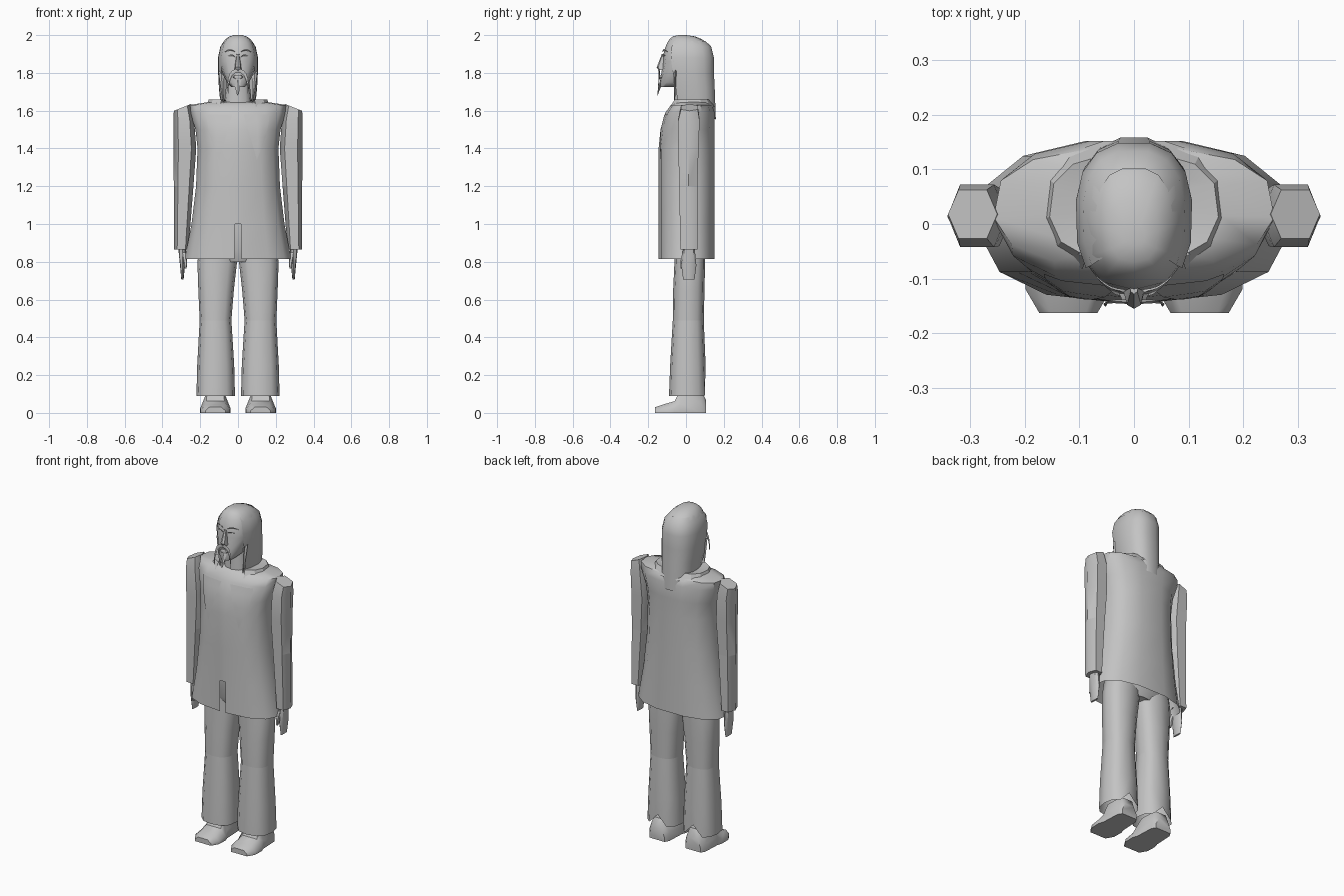
import bpy, bmesh
from math import cos, sin, pi, copysign
from mathutils import Vector
from mathutils.bvhtree import BVHTree

if "Cube" in bpy.data.objects:
    bpy.data.objects.remove(bpy.data.objects["Cube"])

shade = 0.55
grey = bpy.data.materials.new("plain grey")
grey.use_nodes = True
grey.diffuse_color = (shade, shade, shade, 1)
grey.node_tree.nodes["Principled BSDF"].inputs["Base Color"].default_value = grey.diffuse_color


def loft(name, rings, closed=True, caps=(True, True), slit=None, side=1, angle=45):
    """Skin a list of equal rings of points; slit leaves one column open in the first row."""
    bm = bmesh.new()
    rows = [[bm.verts.new((side * x, y, z)) for x, y, z in points] for points in rings]
    count = len(rows[0])
    for i, (low, high) in enumerate(zip(rows, rows[1:])):
        for j in range(count if closed else count - 1):
            if i == 0 and j == slit:
                continue
            k = (j + 1) % count
            bm.faces.new((low[j], low[k], high[k], high[j]))
    for row, cap in zip((rows[0], rows[-1]), caps):
        if cap:
            bm.faces.new(row)
    bmesh.ops.recalc_face_normals(bm, faces=bm.faces)
    mesh = bpy.data.meshes.new(name)
    bm.to_mesh(mesh)
    bm.free()
    mesh.materials.append(grey)
    part = bpy.data.objects.new(name, mesh)
    bpy.context.collection.objects.link(part)
    bpy.ops.object.select_all(action='DESELECT')
    part.select_set(True)
    bpy.context.view_layer.objects.active = part
    bpy.ops.object.shade_smooth_by_angle(angle=angle * pi / 180)
    return part


def ring(z, x, y, width, depth, count=12, power=0.8, gap=0, slope=0):
    """Rounded section given by half width and half depth; gap opens it at the front."""
    start = gap - pi / 2 if gap else 0
    step = 2 * (pi - gap) / (count - 1 if gap else count)
    points = []
    for k in range(count):
        c, s = cos(start + k * step), sin(start + k * step)
        u, v = (copysign(abs(t) ** power, t) for t in (c, s))
        points.append((x + width * u, y + depth * v, z - slope * u))
    return points


def tube(name, *sections, count=12, side=1):
    return loft(name, [ring(*section, count=count) for section in sections], side=side)


def strand(name, start, bend, end, width, side=1, steps=5):
    """Thin tapering lock along a quadratic curve."""
    a, b, c = Vector(start), Vector(bend), Vector(end)
    rows = []
    for i in range(steps + 1):
        t = i / steps
        centre = a.lerp(b, t).lerp(b.lerp(c, t), t)
        w = width * (1 - 0.8 * t)
        rows.append([centre + Vector((w * cos(q), w * sin(q) / 2, w * cos(q)))
                     for q in (k * pi / 2 for k in range(4))])
    loft(name, rows, side=side)


# Coat: waisted, flaring to hem and shoulder, open below, slit in the front hem
def coat_ring(z):
    rise = max(0, z - 1.4) ** 2
    flare = 0.2 * (z - 1.4) ** 2 + 0.9 * rise
    return ring(z, 0, 0.005 + rise / 2, 0.215 + flare, 0.15 - rise / 2, count=14, gap=0.035)


coat_rows = [coat_ring(z) for z in (0.815, 1, 1.2, 1.4, 1.5, 1.59)]
coat_rows += [ring(z, 0, 0.03, width, depth, count=14, gap=0.035)
              for z, width, depth in ((1.63, 0.258, 0.11), (1.645, 0.16, 0.09), (1.65, 0.07, 0.06))]
coat = loft("coat", coat_rows, caps=(False, True), slit=13)

# Lapels: thin strips laid on the coat front
surface = BVHTree.FromObject(coat, bpy.context.evaluated_depsgraph_get())


def on_coat(x, z):
    hit = surface.ray_cast(Vector((x, -1, z)), Vector((0, 1, 0)))[0]
    return hit - Vector((0, 0.004, 0))


for side, label in ((1, "left_"), (-1, "right_")):
    strips = []
    for i in range(7):
        t = i / 6
        inside, outside = 0.1 - 0.07 * t, 0.1 + 0.065 * sin(t * pi / 2)
        strips.append([on_coat(inside + (outside - inside) * k / 4, 1.34 + 0.24 * t)
                       for k in range(5)])
    loft(label + "lapel", strips, closed=False, caps=(False, False), side=side)

# Collar: band folding over around the neck, open in front
loft("collar", [ring(z, 0, 0.03, width, depth, gap=0.5) for z, width, depth in (
    (1.62, 0.17, 0.125), (1.66, 0.155, 0.1), (1.65, 0.07, 0.07))],
    closed=False, caps=(False, False), angle=25)

# Pelvis under the coat
tube("pelvis", (0.8, 0, 0.02, 0.09, 0.07), (0.86, 0, 0.02, 0.19, 0.09), (1, 0, 0.02, 0.18, 0.09))

for side, label in ((1, "left_"), (-1, "right_")):
    # Sleeves: six-sided, meeting at the elbow, slanted at the shoulder
    elbow = ring(1.2, 0.288, 0.012, 0.052, 0.054, count=6)
    loft(label + "upper_sleeve", [
        elbow, ring(1.4, 0.281, 0.013, 0.06, 0.06, count=6),
        ring(1.55, 0.287, 0.015, 0.054, 0.064, count=6, slope=0.01),
        ring(1.617, 0.295, 0.018, 0.045, 0.05, count=6, slope=0.018)], side=side, angle=50)
    loft(label + "lower_sleeve", [
        ring(0.866, 0.3, 0.015, 0.038, 0.05, count=6), elbow], side=side, angle=50)
    # Hand with a thumb in front
    tube(label + "hand", (0.705, 0.294, 0.015, 0.006, 0.03), (0.78, 0.294, 0.015, 0.013, 0.04),
         (0.88, 0.295, 0.015, 0.022, 0.03), count=8, side=side)
    tube(label + "thumb", (0.765, 0.278, -0.023, 0.006, 0.007), (0.8, 0.279, -0.02, 0.01, 0.012),
         (0.85, 0.287, -0.005, 0.013, 0.015), count=6, side=side)
    # Trousers: two sections meeting at the knee, with a notch behind the cuff
    knee = ring(0.49, 0.119, 0.012, 0.084, 0.082)
    loft(label + "thigh", [
        knee, ring(0.65, 0.116, 0.015, 0.094, 0.083), ring(0.8, 0.11, 0.02, 0.105, 0.081),
        ring(0.92, 0.1, 0.02, 0.095, 0.08)], side=side)
    cuff = ring(0.09, 0.118, 0.01, 0.102, 0.1)
    x, y, z = cuff[3]
    cuff[3] = (x, y - 0.01, z + 0.06)
    loft(label + "shin", [cuff, ring(0.25, 0.118, 0.01, 0.098, 0.094), knee],
         caps=(False, True), side=side)
    # Shoe: sections from heel to toe with a narrowed top
    shoe_rows = []
    for y, width, height in ((0.105, 0.05, 0.07), (0.08, 0.065, 0.12), (-0.03, 0.07, 0.12),
                             (-0.06, 0.08, 0.062), (-0.12, 0.078, 0.045), (-0.163, 0.053, 0.03)):
        profile = ((1, 0), (1, 0.4), (0.6, 1))
        shoe_rows.append([(0.12 + u * width, y, v * height) for u, v in profile]
                         + [(0.12 - u * width, y, v * height) for u, v in reversed(profile)])
    loft(label + "shoe", shoe_rows, side=side)

# Neck
tube("neck", (1.62, 0, 0, 0.075, 0.065), (1.76, 0, 0, 0.06, 0.06))

# Head: chin and cheeks below a domed crown
head_rows = [ring(z, 0, y, width, depth) for z, y, width, depth in (
    (1.725, -0.085, 0.035, 0.05), (1.75, -0.055, 0.06, 0.083), (1.8, -0.03, 0.082, 0.1))]
for k in range(6):
    turn = k * pi / 13
    shrink = cos(turn) ** 0.8
    head_rows.append(ring(1.86 + 0.15 * sin(turn) * (1 - k / 100), 0, 0.012 - 0.03 * sin(turn) ** 4,
                          0.104 * shrink, 0.135 * shrink))
head_rows.append(ring(2, 0, -0.02, 0.02, 0.02))
loft("head", head_rows, angle=60)

# Hair: shell open at the face, falling from the crown to a low point behind
hair_rows = [ring(z, 0, y, width, depth, gap=0.9) for z, y, width, depth in (
    (1.64, 0.04, 0.09, 0.12), (1.72, 0.03, 0.102, 0.124), (1.8, 0.02, 0.106, 0.13),
    (1.88, 0.013, 0.107, 0.137), (1.94, 0.01, 0.094, 0.125), (1.97, 0.005, 0.07, 0.098))]
hair_rows[0] = [(x, y, z - 0.55 * max(0, y)) for x, y, z in hair_rows[0]]
loft("hair", hair_rows, closed=False, caps=(False, False), angle=60)

# Nose, mouth and pointed beard
tube("nose", (1.815, 0, -0.12, 0.02, 0.025), (1.83, 0, -0.125, 0.017, 0.03),
     (1.9, 0, -0.11, 0.008, 0.018), count=8)
tube("mouth", (1.768, 0, -0.125, 0.018, 0.018), (1.778, 0, -0.125, 0.028, 0.021),
     (1.79, 0, -0.125, 0.016, 0.017), count=8)
strand("beard", (0, -0.125, 1.765), (0, -0.14, 1.73), (0, -0.15, 1.685), 0.022)

# Paired facial hair and eyes
for side, label in ((1, "left_"), (-1, "right_")):
    strand(label + "moustache", (0, -0.143, 1.812), (0.06, -0.138, 1.81), (0.052, -0.15, 1.69), 0.009, side)
    strand(label + "eyebrow", (0.02, -0.122, 1.915), (0.045, -0.12, 1.93), (0.07, -0.095, 1.91), 0.006, side)
    strand(label + "eye", (0.02, -0.122, 1.89), (0.042, -0.12, 1.9), (0.062, -0.1, 1.885), 0.006, side)
    strand(label + "side_lock", (0.088, -0.055, 1.8), (0.086, -0.06, 1.73), (0.076, -0.06, 1.64), 0.016, side)
